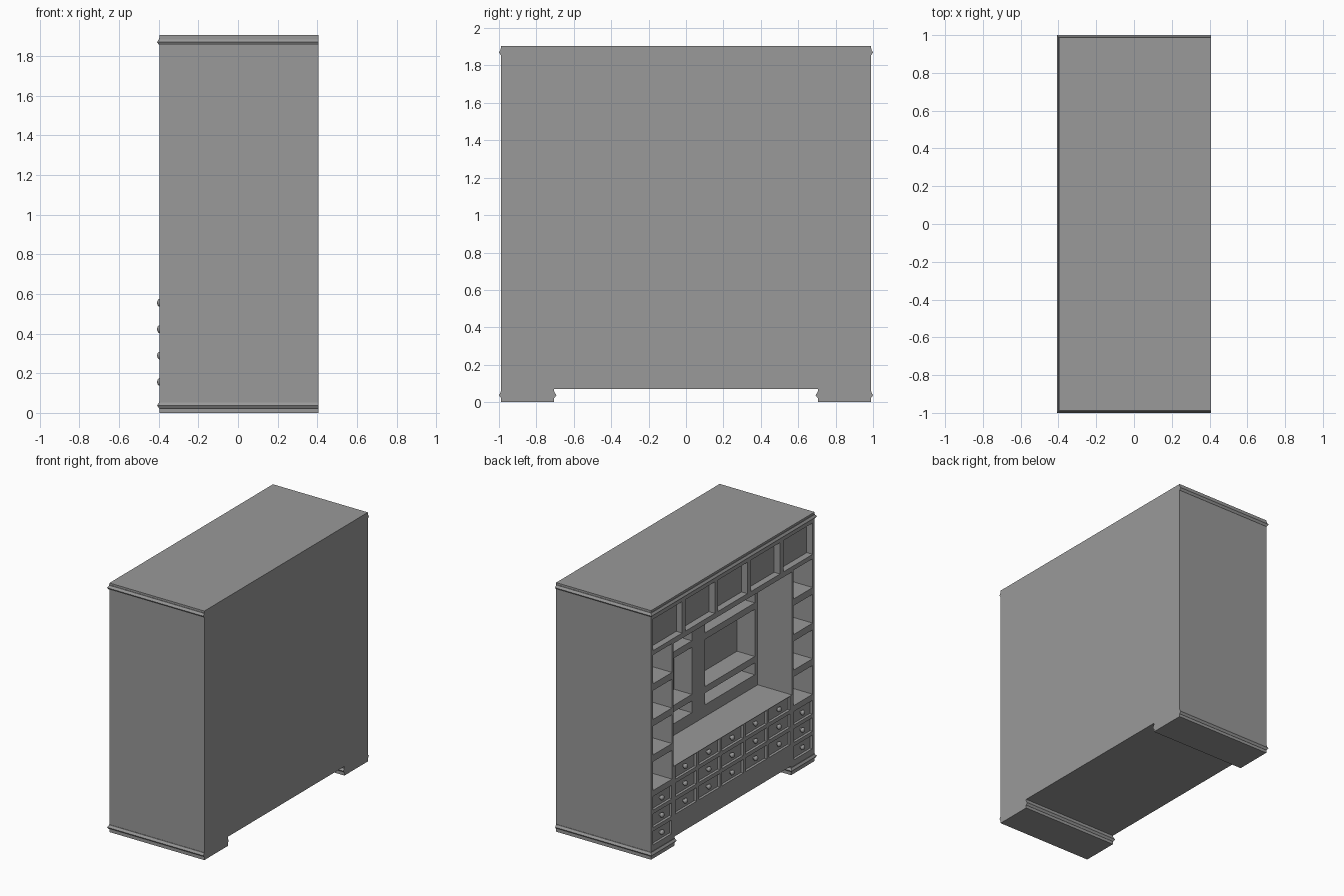
import bpy, bmesh
from mathutils import Matrix

if "Cube" in bpy.data.objects:
    bpy.data.objects.remove(bpy.data.objects["Cube"], do_unlink=True)

FRONT, BACK, SIDE, TOP = -0.396, 0.407, 0.988, 1.905
FOOT_Y, FOOT_Z = 0.705, 0.07

grey = bpy.data.materials.new("plain grey")
grey.use_nodes = True
colour = (0.32, 0.32, 0.32, 1)
grey.diffuse_color = colour
grey.node_tree.nodes["Principled BSDF"].inputs["Base Color"].default_value = colour


def finish(bm, name):
    bmesh.ops.recalc_face_normals(bm, faces=bm.faces)
    mesh = bpy.data.meshes.new(name)
    bm.to_mesh(mesh)
    bm.free()
    mesh.materials.append(grey)
    obj = bpy.data.objects.new(name, mesh)
    bpy.context.collection.objects.link(obj)
    return obj


def loft(name, rows):
    """Skin a strip of point rows and cap both ends."""
    bm = bmesh.new()
    rows = [[bm.verts.new(p) for p in row] for row in rows]
    n = len(rows[0])
    for a, b in zip(rows, rows[1:]):
        for i in range(n):
            j = (i + 1) % n
            bm.faces.new((a[i], a[j], b[j], b[i]))
    bm.faces.new(rows[0])
    bm.faces.new(rows[-1])
    return finish(bm, name)


def carve(target, boxes):
    """Cut boxes given as (x range, y range, z range) out of the target."""
    bm = bmesh.new()
    for box in boxes:
        centre = [(lo + hi) / 2 for lo, hi in box]
        size = [hi - lo for lo, hi in box]
        bmesh.ops.create_cube(bm, size=1, matrix=Matrix.Translation(centre) @ Matrix.Diagonal((*size, 1)))
    cutter = finish(bm, "recess_cutter")
    cutter.hide_render = True
    mod = target.modifiers.new("recesses", "BOOLEAN")
    mod.operation = "DIFFERENCE"
    mod.solver = "EXACT"
    mod.object = cutter
    bpy.context.view_layer.objects.active = target
    bpy.ops.object.modifier_apply(modifier=mod.name)
    bpy.data.objects.remove(cutter, do_unlink=True)


# Cabinet body: outline with two feet, extruded front to back
outline = [(-SIDE, 0), (-FOOT_Y, 0), (-FOOT_Y, FOOT_Z), (FOOT_Y, FOOT_Z),
           (FOOT_Y, 0), (SIDE, 0), (SIDE, TOP), (-SIDE, TOP)]
cabinet = loft("cabinet_body", [[(x, y, z) for y, z in outline] for x in (FRONT, BACK)])


def opening(depth, y0, y1, z0, z1):
    return ((FRONT - 0.1, FRONT + depth), (y0, y1), (z0, z1))


NICHE_DEPTH = 0.29
cuts = [opening(NICHE_DEPTH, -0.715, 0.715, 0.61, 1.55)]

# Top row of five shallow compartments
for i in range(-2, 3):
    y = i * 0.394
    cuts.append(opening(0.05, y - 0.177, y + 0.177, 1.59, 1.83))

# Open shelves in both side columns
for s in (-1, 1):
    lo, hi = sorted((s * 0.735, s * 0.965))
    for i in range(4):
        z = 0.52 + i * 0.272
        cuts.append(opening(NICHE_DEPTH, lo, hi, z, z + 0.22))

# Drawer fronts: five middle columns, and one lower column on each side
drawers = [(i * 0.283, 0.555 - r * 0.133, 0.128) for i in range(-2, 3) for r in range(3)]
drawers += [(s * 0.85, 0.422 - r * 0.133, 0.112) for s in (-1, 1) for r in range(3)]
for y, z, half in drawers:
    cuts.append(opening(0.02, y - half, y + half, z - 0.052, z + 0.052))
carve(cabinet, cuts)

# Shelf recesses in the back wall of the niche
inner = []
for s in (-1, 1):
    span = tuple(sorted((s * 0.08, s * 0.68)))
    for z in ((0.70, 0.79), (0.84, 1.20), (1.25, 1.50)):
        inner.append(((FRONT + 0.2, FRONT + NICHE_DEPTH + 0.15), span, z))
carve(cabinet, inner)

# Drawer knobs with short stems
bm = bmesh.new()
turn = Matrix.Rotation(1.5708, 4, "Y")
for y, z, half in drawers:
    at = Matrix.Translation((FRONT + 0.002, y, z))
    bmesh.ops.create_uvsphere(bm, u_segments=12, v_segments=8, radius=0.02,
                              matrix=at @ Matrix.Diagonal((0.7, 1, 1, 1)) @ turn)
    bmesh.ops.create_cone(bm, cap_ends=True, segments=10, radius1=0.012, radius2=0.012, depth=0.03,
                          matrix=Matrix.Translation((FRONT + 0.012, y, z)) @ turn)
knobs = finish(bm, "drawer_knobs")
for face in knobs.data.polygons:
    face.use_smooth = len(face.vertices) < 5


# Mouldings that wrap the front and both sides
profile = [(-0.004, -0.018), (0.003, -0.014), (0.012, 0), (0.003, 0.014), (0.003, 0.02), (-0.004, 0.02)]


def moulding(name, y0, y1, z):
    corners = [(BACK, 0, y1, 1), (FRONT, -1, y1, 1), (FRONT, -1, y0, -1), (BACK, 0, y0, -1)]
    loft(name, [[(x + sx * p, y + sy * p, z + h) for p, h in profile] for x, sx, y, sy in corners])


moulding("top_moulding", -SIDE, SIDE, 1.87)
moulding("right_foot_moulding", -SIDE, -FOOT_Y, 0.038)
moulding("left_foot_moulding", FOOT_Y, SIDE, 0.038)
